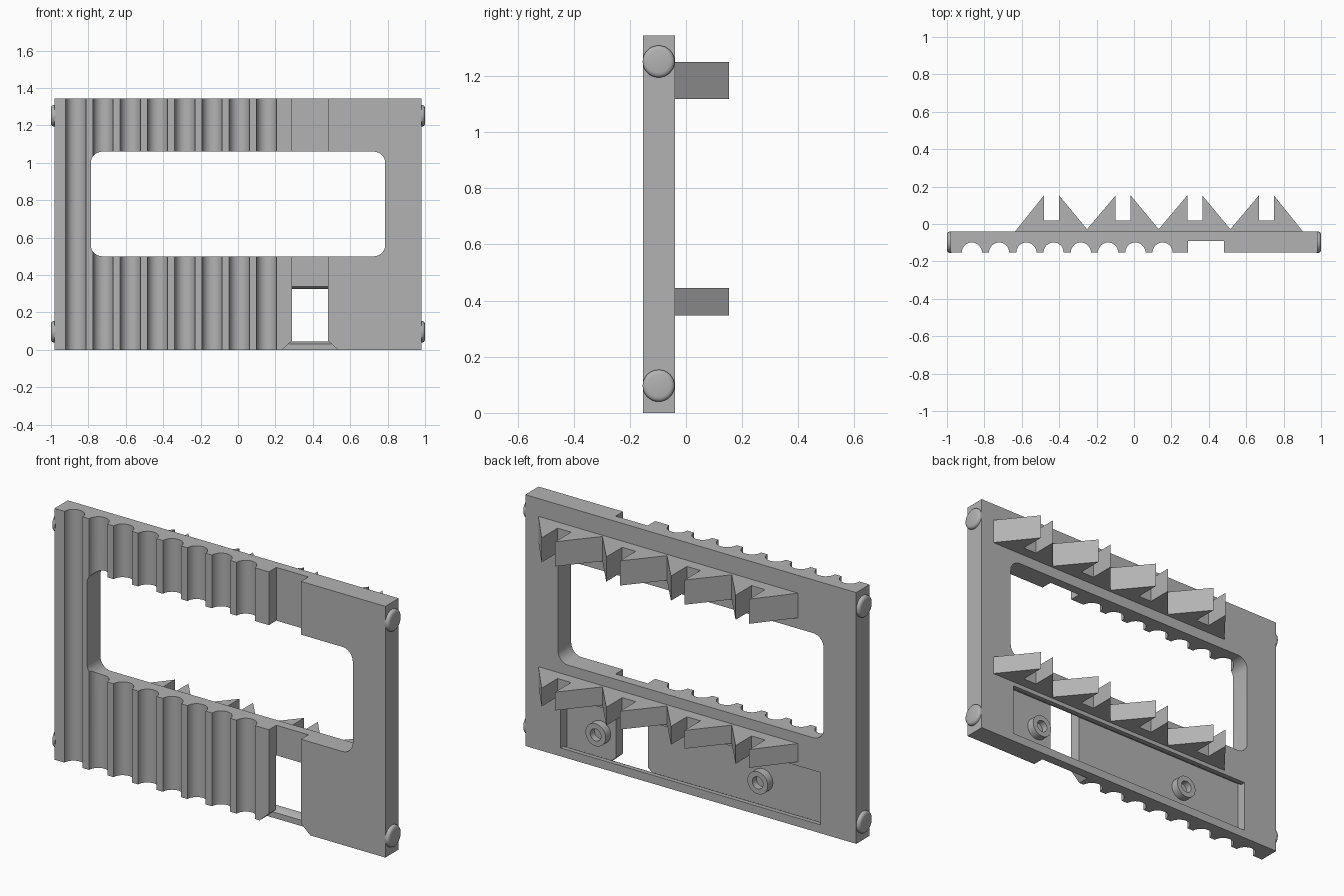
import bpy, bmesh, math
from mathutils import Vector

cube = bpy.data.objects.get("Cube")
if cube:
    bpy.data.objects.remove(cube, do_unlink=True)

grey = bpy.data.materials.new("plain_grey")
grey.use_nodes = True
colour = (0.45, 0.45, 0.45, 1)
grey.diffuse_color = colour
grey.node_tree.nodes["Principled BSDF"].inputs["Base Color"].default_value = colour


def finish(name, bm):
    bmesh.ops.recalc_face_normals(bm, faces=bm.faces)
    mesh = bpy.data.meshes.new(name)
    bm.to_mesh(mesh)
    bm.free()
    mesh.materials.append(grey)
    ob = bpy.data.objects.new(name, mesh)
    bpy.context.collection.objects.link(ob)
    return ob


def prism(name, pts, axis, lo, hi):
    """Extrude a 2D outline along an axis; the outline uses the other two axes in order."""
    def place(p, t):
        v = list(p)
        v.insert(axis, t)
        return v
    bm = bmesh.new()
    face = bm.faces.new([bm.verts.new(place(p, lo)) for p in pts])
    new = bmesh.ops.extrude_face_region(bm, geom=[face])["geom"]
    shift = Vector(place((0, 0), hi - lo))
    bmesh.ops.translate(bm, vec=shift, verts=[v for v in new if isinstance(v, bmesh.types.BMVert)])
    return finish(name, bm)


def lathe(name, profile, centre, axis, sign=1, steps=32):
    """Closed ring of (radius, offset) profile points swept round an axis."""
    bm = bmesh.new()
    rings = []
    for r, h in profile:
        ring = []
        for i in range(steps):
            a = math.tau * i / steps
            p = [r * math.cos(a), r * math.sin(a)]
            p.insert(axis, h * sign)
            ring.append(bm.verts.new(Vector(p) + Vector(centre)))
        rings.append(ring)
    for a, b in zip(rings, rings[1:]):
        for i in range(steps):
            j = (i + 1) % steps
            bm.faces.new((a[i], a[j], b[j], b[i]))
    bm.faces.new(rings[0])
    bm.faces.new(rings[-1])
    return finish(name, bm)


def smooth(ob):
    bpy.ops.object.select_all(action="DESELECT")
    ob.select_set(True)
    bpy.context.view_layer.objects.active = ob
    bpy.ops.object.shade_smooth_by_angle(angle=math.radians(30))


def cut(ob, cutter):
    mod = ob.modifiers.new("cut", "BOOLEAN")
    mod.operation = "DIFFERENCE"
    mod.solver = "EXACT"
    mod.object = cutter
    bpy.context.view_layer.objects.active = ob
    bpy.ops.object.modifier_apply(modifier=mod.name)
    bpy.data.objects.remove(cutter, do_unlink=True)


FRONT, BACK, HALF, TOP = -0.153, -0.04, 0.98, 1.345
CHANNEL = -0.09

# Plate outline: grooves and one square channel along the front
outline = [(-HALF, BACK), (-HALF, FRONT)]
for k in range(8):
    cx = -0.867 + 0.1457 * k
    for i in range(17):
        a = math.pi * (1 - i / 16)
        outline.append((cx + 0.054 * math.cos(a), FRONT + 0.054 * math.sin(a)))
outline += [(0.29, FRONT), (0.29, CHANNEL), (0.48, CHANNEL), (0.48, FRONT),
            (HALF, FRONT), (HALF, BACK)]
plate = prism("grooved_plate", outline, 2, 0, TOP)

# Large rounded opening
window = []
for n, (sx, sz) in enumerate([(1, 1), (-1, 1), (-1, -1), (1, -1)]):
    for i in range(9):
        a = math.pi / 2 * (n + i / 8)
        window.append((sx * 0.725 + 0.062 * math.cos(a), 0.78 + sz * 0.218 + 0.062 * math.sin(a)))
cut(plate, prism("opening_cutter", window, 1, -0.4, 0.2))

# Flared foot of the channel
flare = [(0.18, -0.05), (0.29, 0.05), (0.48, 0.05), (0.59, -0.05)]
cut(plate, prism("flare_cutter", flare, 1, -0.4, CHANNEL))

# Undercut pocket in the back, breaking through into the channel
pocket = [(0.1, 0.045), (0.1, 0.325), (-0.065, 0.325), (-0.092, 0.34),
          (-0.092, 0.03), (-0.065, 0.045)]
cut(plate, prism("pocket_cutter", pocket, 0, -0.77, 0.77))
smooth(plate)

# Hollow bosses on the pocket floor
for side, x in (("left", 0.57), ("right", -0.39)):
    boss = lathe("boss_" + side, [(0.06, 0), (0.06, 0.045), (0.032, 0.045), (0.032, 0.01)],
                 (x, -0.094, 0.165), 1)
    smooth(boss)

# Notched teeth on the back, two rows
teeth = [(-0.64, BACK - 0.005)]
for k in range(4):
    x = 0.383 * k - 0.441
    teeth += [(x - 0.04, 0.153), (x - 0.04, 0.018), (x + 0.04, 0.018), (x + 0.04, 0.153)]
    if k < 3:
        teeth.append((x + 0.19, -0.028))
teeth.append((0.907, BACK - 0.005))
for row, lo, hi in (("lower", 0.347, 0.445), ("upper", 1.118, 1.25)):
    prism(row + "_teeth", teeth, 2, lo, hi)

# Round buttons on both ends
button = [(0.057, -0.005), (0.057, 0.008), (0.054, 0.014), (0.048, 0.018), (0.04, 0.02)]
for sign, side in ((1, "left"), (-1, "right")):
    for level, z in (("lower", 0.097), ("upper", 1.252)):
        smooth(lathe(f"{level}_{side}_button", button, (sign * HALF, -0.0975, z), 0, sign))
